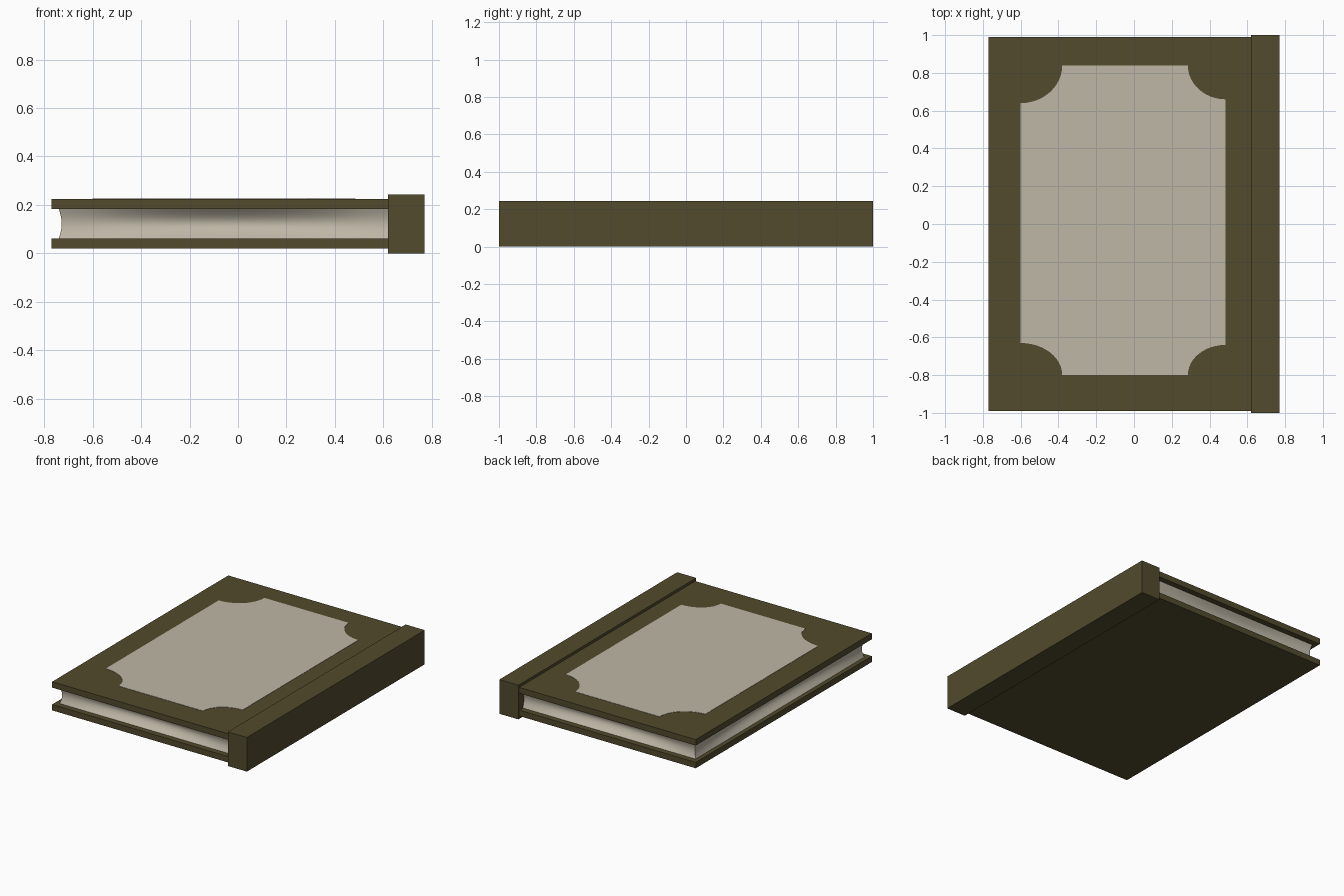
import bpy, bmesh, math

if "Cube" in bpy.data.objects:
    bpy.data.objects.remove(bpy.data.objects["Cube"])


def material(name, color):
    m = bpy.data.materials.new(name)
    m.diffuse_color = (*color, 1)
    m.use_nodes = True
    m.node_tree.nodes["Principled BSDF"].inputs["Base Color"].default_value = m.diffuse_color
    return m


COVER = material("olive brown leather", (0.084, 0.069, 0.026))
PAPER = material("warm grey paper", (0.52, 0.475, 0.385))


def finish(bm, name, mat):
    bmesh.ops.recalc_face_normals(bm, faces=bm.faces)
    me = bpy.data.meshes.new(name)
    bm.to_mesh(me)
    bm.free()
    me.materials.append(mat)
    ob = bpy.data.objects.new(name, me)
    bpy.context.collection.objects.link(ob)
    return ob


def box_bm(lo, hi, cuts=0):
    bm = bmesh.new()
    bmesh.ops.create_cube(bm, size=1)
    if cuts:
        bmesh.ops.subdivide_edges(bm, edges=bm.edges[:], cuts=cuts, use_grid_fill=True)
    for v in bm.verts:
        for i in range(3):
            v.co[i] = lo[i] + (v.co[i] + 0.5) * (hi[i] - lo[i])
    return bm


# Spine and the two cover boards
finish(box_bm((0.62, -1, 0), (0.77, 1, 0.243)), "spine", COVER)
finish(box_bm((-0.77, -0.99, 0.02), (0.62, 0.99, 0.062)), "back_cover", COVER)
finish(box_bm((-0.77, -0.99, 0.182), (0.62, 0.99, 0.224)), "front_cover", COVER)

# Page block: the three open edges are gently dished inwards
X0, X1, Y, Z0, Z1 = -0.74, 0.63, 0.95, 0.061, 0.183
bm = box_bm((X0, -Y, Z0), (X1, Y, Z1), cuts=11)
for v in bm.verts:
    x, y, z = v.co
    hollow = math.sin(math.pi * (z - Z0) / (Z1 - Z0))
    u = math.sin(math.pi * (x - X0) / (X1 - X0))
    w = math.cos(math.pi * y / (2 * Y))
    v.co.y -= (y / Y) * hollow * (0.012 + 0.028 * u)
    v.co.x += (X1 - x) / (X1 - X0) * hollow * (0.012 + 0.028 * w)
pages = finish(bm, "pages", PAPER)
for ob in bpy.context.selected_objects:
    ob.select_set(False)
bpy.context.view_layer.objects.active = pages
pages.select_set(True)
bpy.ops.object.shade_smooth_by_angle(angle=math.radians(35))

# Cover panel: thin plate with concave round corners
L, R, B, T = -0.6, 0.485, -0.8, 0.84
corners = [(L, B, 0.22, 0.17, 90), (R, B, 0.2, 0.16, 180),
           (R, T, 0.2, 0.18, 270), (L, T, 0.22, 0.2, 360)]
bm = bmesh.new()
outline = []
for cx, cy, rx, ry, start in corners:
    for i in range(13):
        a = math.radians(start - 90 * i / 12)
        outline.append(bm.verts.new((cx + rx * math.cos(a), cy + ry * math.sin(a), 0.2235)))
face = bm.faces.new(outline)
top = bmesh.ops.extrude_face_region(bm, geom=[face])["geom"]
for v in top:
    if isinstance(v, bmesh.types.BMVert):
        v.co.z = 0.226
bmesh.ops.triangulate(bm, faces=[f for f in bm.faces if len(f.verts) > 4])
finish(bm, "cover_panel", PAPER)
